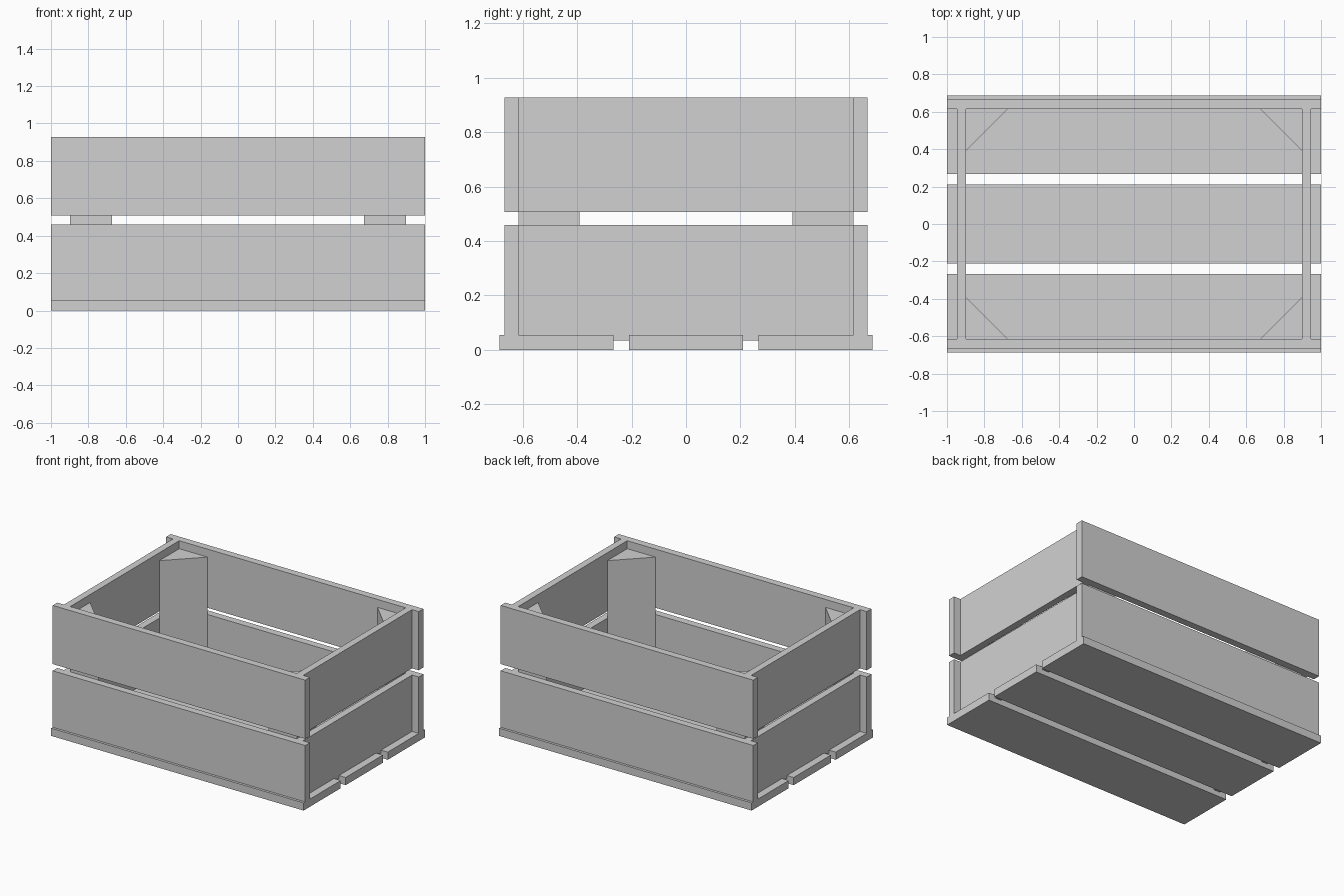
import bpy
import bmesh

cube = bpy.data.objects.get("Cube")
if cube:
    bpy.data.objects.remove(cube, do_unlink=True)

GREY = 0.64
mat = bpy.data.materials.new("light_grey")
mat.use_nodes = True
mat.diffuse_color = (GREY, GREY, GREY, 1)
mat.node_tree.nodes["Principled BSDF"].inputs["Base Color"].default_value = (GREY, GREY, GREY, 1)


def prism(name, outline, z0, z1):
    """Extrude a flat outline upwards from z0 to z1."""
    bm = bmesh.new()
    face = bm.faces.new([bm.verts.new((x, y, z0)) for x, y in outline])
    ext = bmesh.ops.extrude_face_region(bm, geom=[face])
    verts = [v for v in ext["geom"] if isinstance(v, bmesh.types.BMVert)]
    bmesh.ops.translate(bm, verts=verts, vec=(0, 0, z1 - z0))
    bmesh.ops.recalc_face_normals(bm, faces=bm.faces)
    mesh = bpy.data.meshes.new(name)
    bm.to_mesh(mesh)
    bm.free()
    mesh.materials.append(mat)
    obj = bpy.data.objects.new(name, mesh)
    bpy.context.collection.objects.link(obj)


def board(name, x0, x1, y0, y1, z0, z1):
    prism(name, [(x0, y0), (x1, y0), (x1, y1), (x0, y1)], z0, z1)


FLOOR = 0.055                  # floor slat thickness
INNER_X, OUTER_X = 0.897, 0.947
INNER_Y, OUTER_Y = 0.616, 0.668
ROWS = {"lower": (FLOOR, 0.459), "upper": (0.507, 0.927)}

# Floor slats
for label, y in (("front", -0.476), ("middle", 0), ("back", 0.476)):
    board(f"floor_slat_{label}", -1, 1, y - 0.21, y + 0.21, 0, FLOOR)

# Wall boards in two rows
for row, (z0, z1) in ROWS.items():
    for label, s in (("front", -1), ("back", 1)):
        ya, yb = sorted((s * INNER_Y, s * OUTER_Y))
        board(f"{label}_board_{row}", -1, 1, ya, yb, z0, z1)
    # The lower end boards drop slightly between the floor slats
    drop = 0.02 if row == "lower" else 0
    for label, s in (("right", -1), ("left", 1)):
        xa, xb = sorted((s * INNER_X, s * OUTER_X))
        board(f"{label}_board_{row}", xa, xb, -INNER_Y, INNER_Y, z0 - drop, z1)

# Triangular corner posts
LEG = 0.224
for xl, sx in (("right", -1), ("left", 1)):
    for yl, sy in (("front", -1), ("back", 1)):
        x, y = sx * INNER_X, sy * INNER_Y
        prism(f"corner_post_{yl}_{xl}",
              [(x, y), (x - sx * LEG, y), (x, y - sy * LEG)], 0.002, 0.87)
